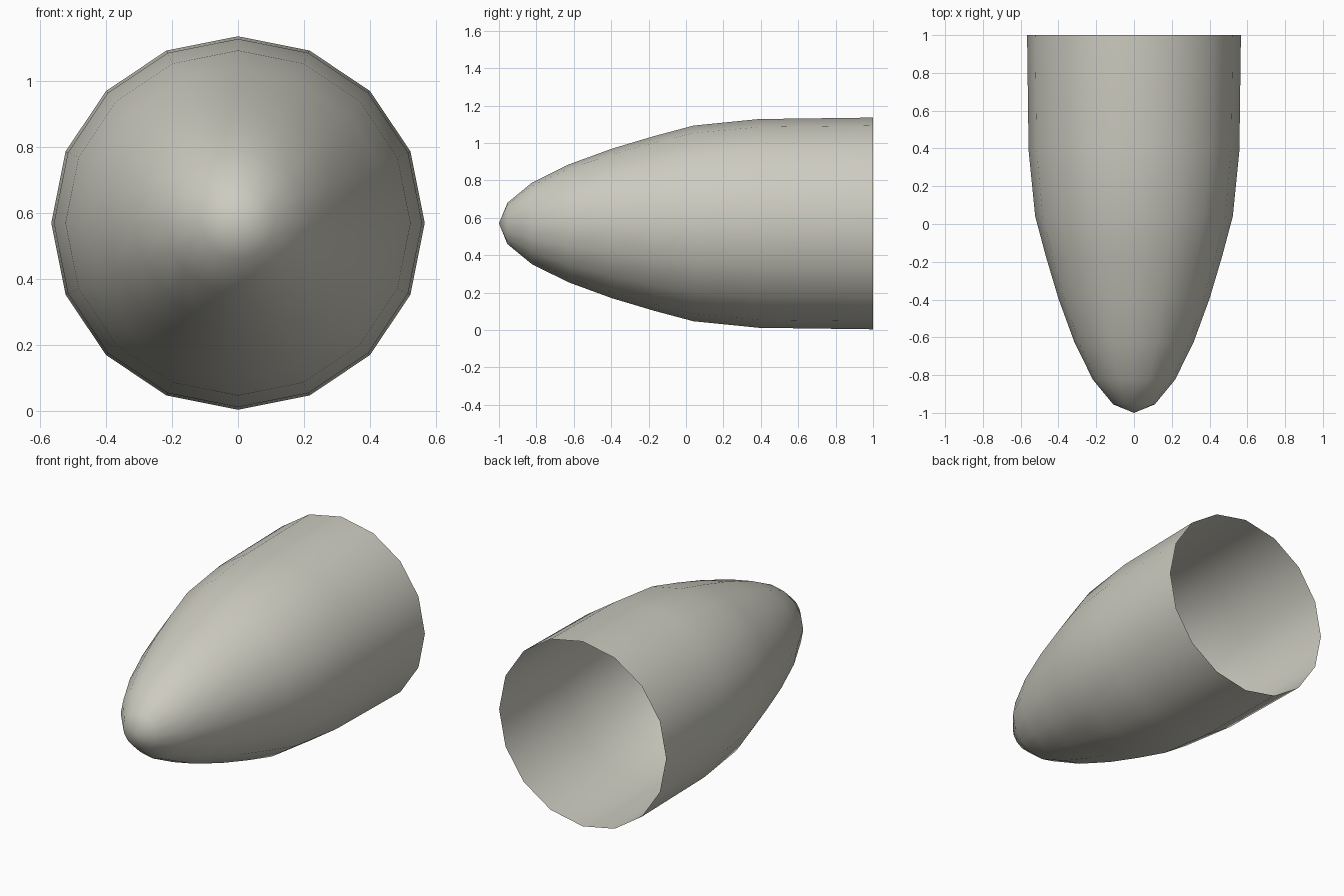
import bpy
import bmesh
from math import cos, sin, tau

cube = bpy.data.objects.get("Cube")
if cube:
    bpy.data.objects.remove(cube, do_unlink=True)

SIDES = 16
CENTRE_Z = 0.57

# Shell outline from the nose to the open rear rim: (y, radius)
PROFILE = [(-0.955, 0.11), (-0.825, 0.217), (-0.63, 0.314), (-0.395, 0.4),
           (-0.17, 0.467), (0.04, 0.523), (0.39, 0.558), (1.0, 0.566)]

# Warm grey paint
paint = bpy.data.materials.new("warm_grey")
paint.use_nodes = True
colour = (0.61, 0.60, 0.53, 1.0)
paint.diffuse_color = colour
paint.node_tree.nodes["Principled BSDF"].inputs["Base Color"].default_value = colour

# Nose cone: rings swept along y, closed by a fan at the tip
bm = bmesh.new()
tip = bm.verts.new((0, -1, CENTRE_Z))
rings = []
for y, r in PROFILE:
    rings.append([bm.verts.new((r * cos(tau * i / SIDES), y,
                                CENTRE_Z + r * sin(tau * i / SIDES)))
                  for i in range(SIDES)])

for i in range(SIDES):
    j = (i + 1) % SIDES
    bm.faces.new((tip, rings[0][i], rings[0][j]))
    for a, b in zip(rings, rings[1:]):
        bm.faces.new((a[i], b[i], b[j], a[j]))

# Face the surface outward
bm.normal_update()
if sum(f.normal.dot(f.calc_center_median() - tip.co) for f in bm.faces) < 0:
    bmesh.ops.reverse_faces(bm, faces=bm.faces[:])
for f in bm.faces:
    f.smooth = True

mesh = bpy.data.meshes.new("nose_cone")
bm.to_mesh(mesh)
bm.free()
mesh.materials.append(paint)
nose_cone = bpy.data.objects.new("nose_cone", mesh)
bpy.context.collection.objects.link(nose_cone)
